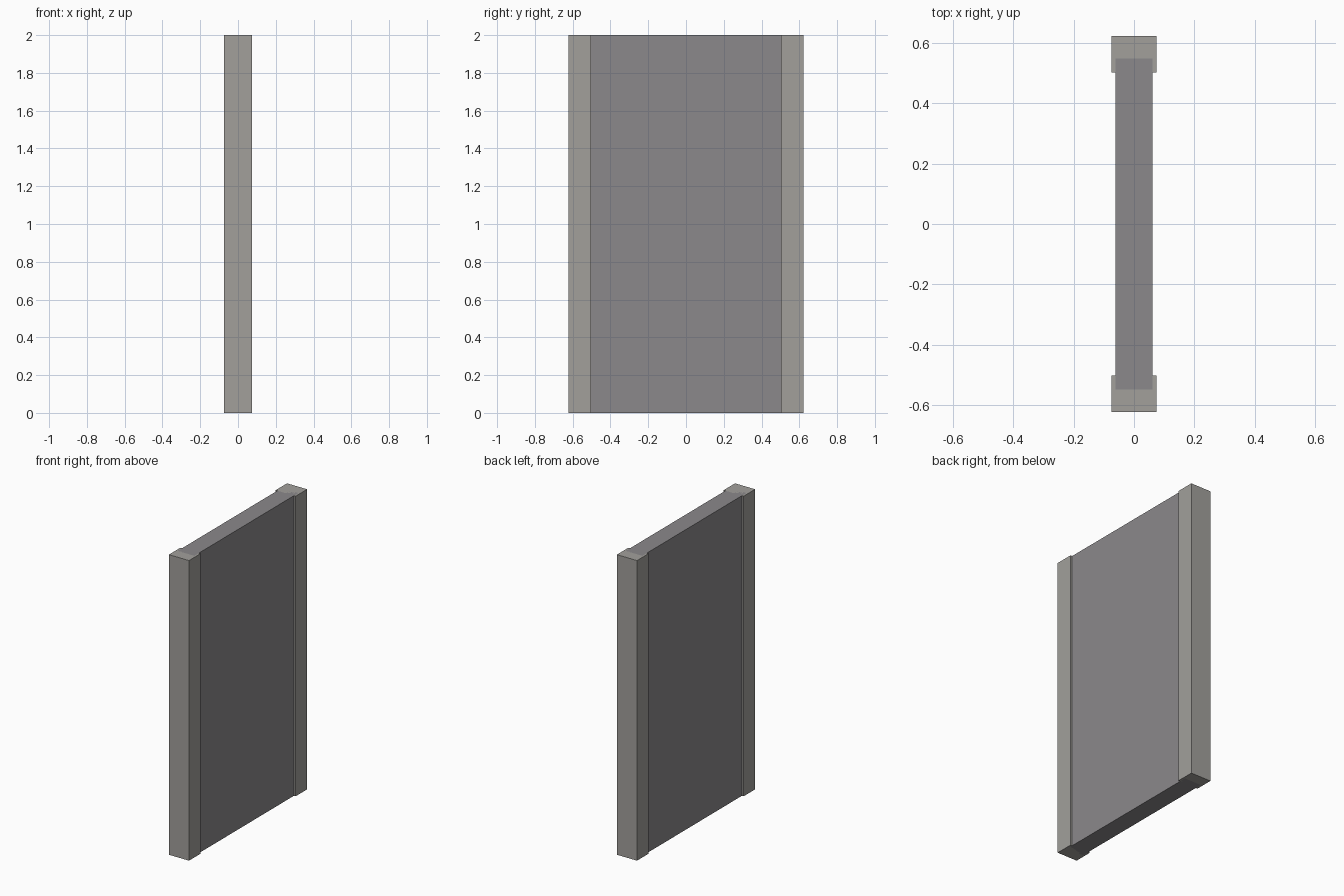
import bpy

if "Cube" in bpy.data.objects:
    bpy.data.objects.remove(bpy.data.objects["Cube"])

HEIGHT = 2.0


def material(name, color):
    mat = bpy.data.materials.new(name)
    mat.diffuse_color = (*color, 1.0)
    mat.use_nodes = True
    mat.node_tree.nodes["Principled BSDF"].inputs["Base Color"].default_value = mat.diffuse_color
    return mat


def box(name, size, location, mat):
    bpy.ops.mesh.primitive_cube_add(size=1, location=location)
    obj = bpy.context.object
    obj.name = name
    obj.scale = size
    bpy.ops.object.transform_apply(location=False, rotation=False, scale=True)
    obj.data.materials.append(mat)
    return obj


post_grey = material("post_grey", (0.36, 0.35, 0.33))
panel_grey = material("panel_grey", (0.26, 0.25, 0.26))

# Wall panel, with its ends seated inside the posts
box("wall_panel", (0.123, 1.096, HEIGHT), (0, 0, HEIGHT / 2), panel_grey)

# Slightly thicker upright posts capping both ends
for label, side in (("front", -1), ("back", 1)):
    box(f"{label}_post", (0.148, 0.12, HEIGHT), (0, side * 0.562, HEIGHT / 2), post_grey)
